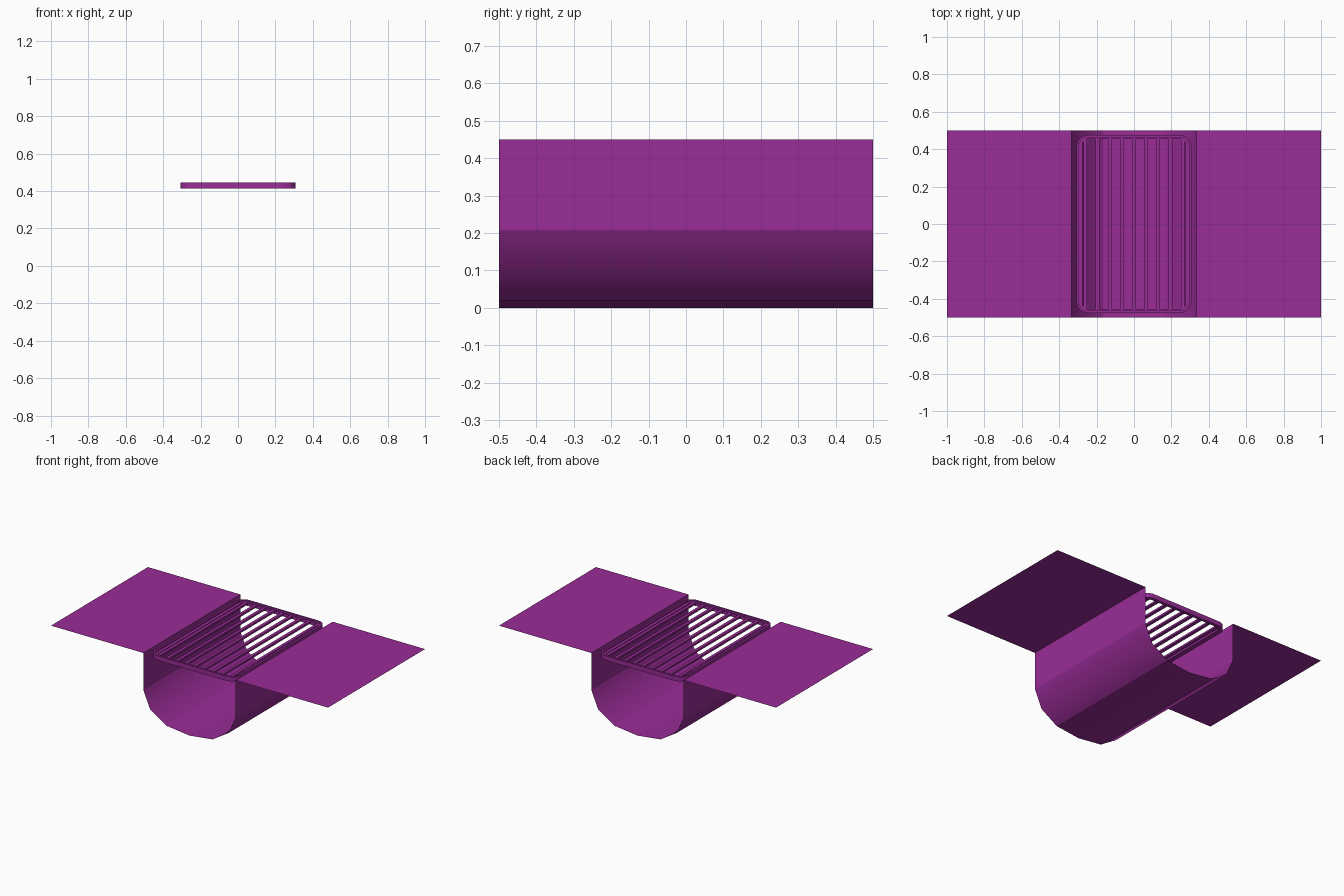
import bpy, math

if "Cube" in bpy.data.objects:
    bpy.data.objects.remove(bpy.data.objects["Cube"])

mat = bpy.data.materials.new("purple")
mat.diffuse_color = (0.32, 0.025, 0.31, 1)
mat.use_nodes = True
mat.node_tree.nodes["Principled BSDF"].inputs["Base Color"].default_value = mat.diffuse_color


def add_mesh(name, verts, faces):
    me = bpy.data.meshes.new(name)
    me.from_pydata(verts, [], faces)
    me.materials.append(mat)
    ob = bpy.data.objects.new(name, me)
    bpy.context.collection.objects.link(ob)
    return ob


def rounded_rect(hx, hy, r, z, seg=6):
    pts = []
    for q, (sx, sy) in enumerate([(1, 1), (-1, 1), (-1, -1), (1, -1)]):
        for i in range(seg + 1):
            a = math.pi / 2 * (q + i / seg)
            pts.append((sx * (hx - r) + r * math.cos(a),
                        sy * (hy - r) + r * math.sin(a), z))
    return pts


# Trough sheet: flat banks, upright walls and a faceted round bottom, open at both ends
half = [(-1, .45), (-.333, .45), (-.333, .208), (-.283, .093), (-.167, .02)]
profile = half + [(0, 0)] + [(-x, z) for x, z in reversed(half)]
n = len(profile)
verts = [(x, y, z) for y in (-.5, .5) for x, z in profile]
trough = add_mesh("trough", verts, [(i, i + 1, n + i + 1, n + i) for i in range(n - 1)])
for p in trough.data.polygons:
    p.use_smooth = True
sharp_rows = {1, 2, 4, n - 5, n - 3, n - 2}
for e in trough.data.edges:
    a, b = e.vertices
    if abs(a - b) == n and min(a, b) in sharp_rows:
        e.use_edge_sharp = True

# Grate frame: rounded ring with a narrow raised rim and a lower inner ledge
loops = [rounded_rect(.307, .475, .06, .415),
         rounded_rect(.307, .475, .06, .445),
         rounded_rect(.295, .463, .05, .445),
         rounded_rect(.295, .463, .05, .435),
         rounded_rect(.275, .455, .03, .435),
         rounded_rect(.275, .455, .03, .415)]
m = len(loops[0])
faces = []
for k in range(len(loops)):
    k2 = (k + 1) % len(loops)
    for i in range(m):
        j = (i + 1) % m
        faces.append((k * m + i, k * m + j, k2 * m + j, k2 * m + i))
frame = add_mesh("grate_frame", [v for l in loops for v in l], faces)

# Thin grate bars running along the trough
for b in range(-4, 5):
    bpy.ops.mesh.primitive_cube_add(size=1, location=(b * .065, 0, .429))
    bar = bpy.context.object
    bar.name = f"grate_bar_{b + 5}"
    bar.scale = (.02, .916, .012)
    bar.data.materials.append(mat)
